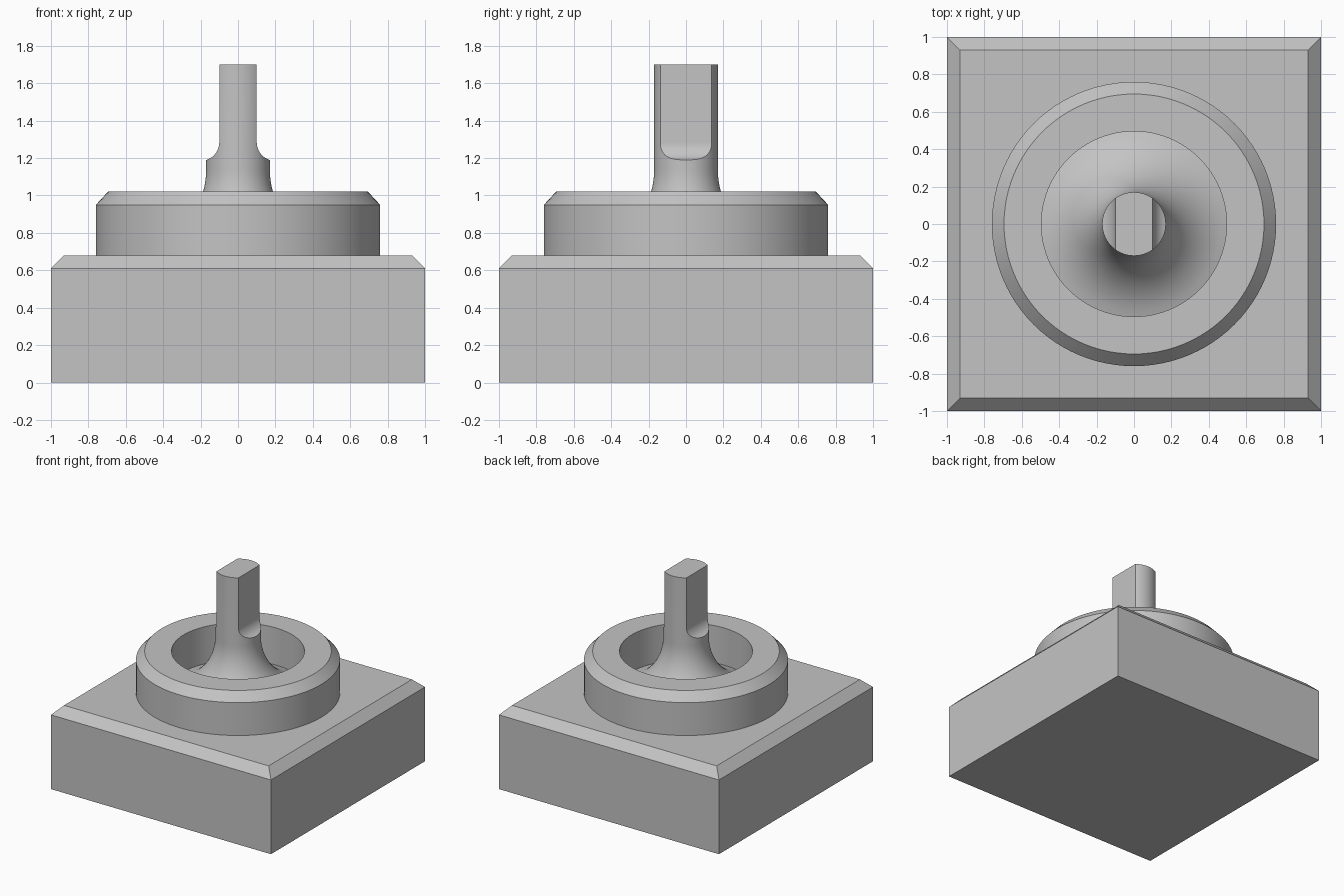
import bpy, bmesh
from math import pi, sin, cos, sqrt, radians

cube = bpy.data.objects.get("Cube")
if cube:
    bpy.data.objects.remove(cube, do_unlink=True)

grey = bpy.data.materials.new("plain grey")
grey.use_nodes = True
grey.diffuse_color = (0.55, 0.55, 0.55, 1)
grey.node_tree.nodes["Principled BSDF"].inputs["Base Color"].default_value = grey.diffuse_color


def finish(name, bm):
    """Turn a bmesh into a named, coloured object."""
    bmesh.ops.remove_doubles(bm, verts=bm.verts, dist=1e-5)
    bmesh.ops.recalc_face_normals(bm, faces=bm.faces)
    mesh = bpy.data.meshes.new(name)
    bm.to_mesh(mesh)
    bm.free()
    mesh.materials.append(grey)
    obj = bpy.data.objects.new(name, mesh)
    bpy.context.collection.objects.link(obj)
    return obj


def activate(obj):
    bpy.ops.object.select_all(action='DESELECT')
    obj.select_set(True)
    bpy.context.view_layer.objects.active = obj


def smooth(obj):
    activate(obj)
    bpy.ops.object.shade_smooth_by_angle(angle=radians(25))


def lathe(name, profile, closed, steps=96):
    """Spin (radius, height) points around the z axis."""
    bm = bmesh.new()
    verts = [bm.verts.new((r, 0, z)) for r, z in profile]
    edges = [bm.edges.new(pair) for pair in zip(verts, verts[1:])]
    if closed:
        edges.append(bm.edges.new((verts[-1], verts[0])))
    bmesh.ops.spin(bm, geom=verts + edges, cent=(0, 0, 0), axis=(0, 0, 1),
                   angle=2 * pi, steps=steps, use_merge=True)
    return finish(name, bm)


def extrude_y(name, outline, half):
    """Extrude an (x, z) outline along y."""
    bm = bmesh.new()
    face = bm.faces.new([bm.verts.new((x, -half, z)) for x, z in outline])
    grown = bmesh.ops.extrude_face_region(bm, geom=[face])["geom"]
    bmesh.ops.translate(bm, vec=(0, 2 * half, 0),
                        verts=[v for v in grown if isinstance(v, bmesh.types.BMVert)])
    return finish(name, bm)


# Square base with a chamfered top rim
TOP, CHAMFER = 0.68, 0.07
bm = bmesh.new()
layers = [[bm.verts.new((sx * h, sy * h, z))
           for sx, sy in ((-1, -1), (1, -1), (1, 1), (-1, 1))]
          for h, z in ((1, 0), (1, TOP - CHAMFER), (1 - CHAMFER, TOP))]
bm.faces.new(layers[0])
bm.faces.new(layers[-1])
for low, high in zip(layers, layers[1:]):
    for i in range(4):
        j = (i + 1) % 4
        bm.faces.new((low[i], low[j], high[j], high[i]))
finish("square_base", bm)

# Round collar with a chamfered rim and a bore
BORE, RIM = 0.495, 1.02
smooth(lathe("collar", [(BORE, TOP), (0.76, TOP), (0.76, 0.95),
                        (0.695, RIM), (BORE, RIM)], True))

# Shaft flaring out to meet the bore
SHAFT, FLARE, FLARE_Z, SHAFT_TOP = 0.17, 0.44, 1.14, 1.70
profile = [(0, SHAFT_TOP), (SHAFT, SHAFT_TOP)]
N = 20
for i in range(N + 1):
    r = SHAFT + (BORE - SHAFT) * (i / N) ** 2
    profile.append((r, FLARE_Z - sqrt(FLARE ** 2 - (SHAFT + FLARE - r) ** 2)))
profile += [(BORE, TOP), (0, TOP)]
shaft = lathe("shaft", profile, False)

# Two flats on the shaft, each ending in a rounded ledge
FLAT, ROUND, ROUND_Z = 0.10, 0.10, 1.285
arc = [(FLAT + ROUND - ROUND * cos(a), ROUND_Z - ROUND * sin(a))
       for a in (pi / 2 * i / 12 for i in range(13))]
outline = [(FLAT, 2)] + arc + [(0.4, arc[-1][1]), (0.4, 2)]
for side in (-1, 1):
    cutter = extrude_y("flat_cutter", [(side * x, z) for x, z in outline], 0.4)
    cutter.hide_render = True
    activate(shaft)
    cut = shaft.modifiers.new("flat", 'BOOLEAN')
    cut.operation = 'DIFFERENCE'
    cut.solver = 'EXACT'
    cut.object = cutter
    bpy.ops.object.modifier_apply(modifier=cut.name)
    bpy.data.objects.remove(cutter, do_unlink=True)
smooth(shaft)
